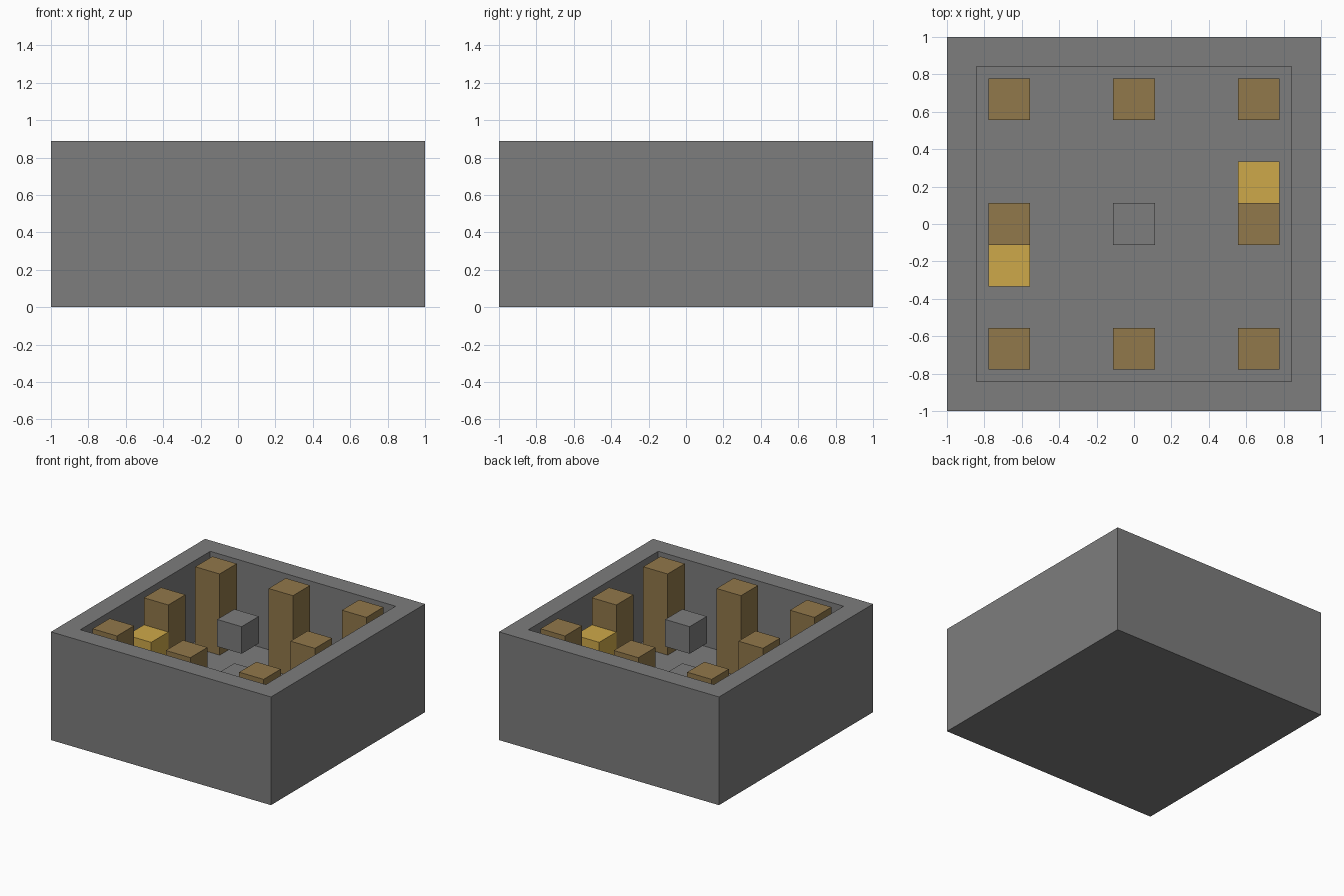
import bpy
import bmesh

U = 2 / 9  # edge of one building block

if "Cube" in bpy.data.objects:
    bpy.data.objects.remove(bpy.data.objects["Cube"], do_unlink=True)


def make_material(name, rgb):
    mat = bpy.data.materials.new(name)
    mat.use_nodes = True
    color = (*rgb, 1)
    mat.diffuse_color = color
    mat.node_tree.nodes["Principled BSDF"].inputs["Base Color"].default_value = color
    return mat


stone = make_material("grey stone", (0.205, 0.205, 0.205))
wood = make_material("brown wood", (0.283, 0.188, 0.069))
gold = make_material("golden yellow", (0.617, 0.397, 0.067))


def add_object(name, bm, mat):
    mesh = bpy.data.meshes.new(name)
    bm.to_mesh(mesh)
    bm.free()
    mesh.materials.append(mat)
    obj = bpy.data.objects.new(name, mesh)
    bpy.context.collection.objects.link(obj)
    return obj


def block_mesh(col, row, low, high, width=1):
    """Box centred on a block column and row, between two block levels."""
    bm = bmesh.new()
    bmesh.ops.create_cube(bm, size=1)
    bmesh.ops.scale(bm, vec=(width * U, width * U, (high - low) * U), verts=bm.verts)
    bmesh.ops.translate(bm, vec=(col * U, row * U, (low + high) / 2 * U), verts=bm.verts)
    return bm


# Open room: the top face is inset for the rim, then sunk to the floor
bm = block_mesh(0, 0, 0, 4, width=9)
top = max(bm.faces, key=lambda f: f.calc_center_median().z)
bmesh.ops.inset_region(bm, faces=[top], thickness=U)
sunk = bmesh.ops.extrude_discrete_faces(bm, faces=[top])["faces"][0]
bmesh.ops.translate(bm, vec=(0, 0, -3 * U), verts=sunk.verts)
bmesh.ops.recalc_face_normals(bm, faces=bm.faces)
add_object("room_walls_and_floor", bm, stone)

# Wooden pillars along the inner walls
for col in (-3, 0, 3):
    for row in (-3, 0, 3):
        if col or row:
            add_object("pillar", block_mesh(col, row, 1, 4), wood)

# Yellow lamps beside the two side pillars
for side, name in ((-1, "right_lamp"), (1, "left_lamp")):
    add_object(name, block_mesh(3 * side, side, 2, 3), gold)

# Pedestal with a block floating above it
add_object("pedestal", block_mesh(0, 0, 1, 2), stone)
add_object("floating_block", block_mesh(0, 0, 3, 4), stone)
